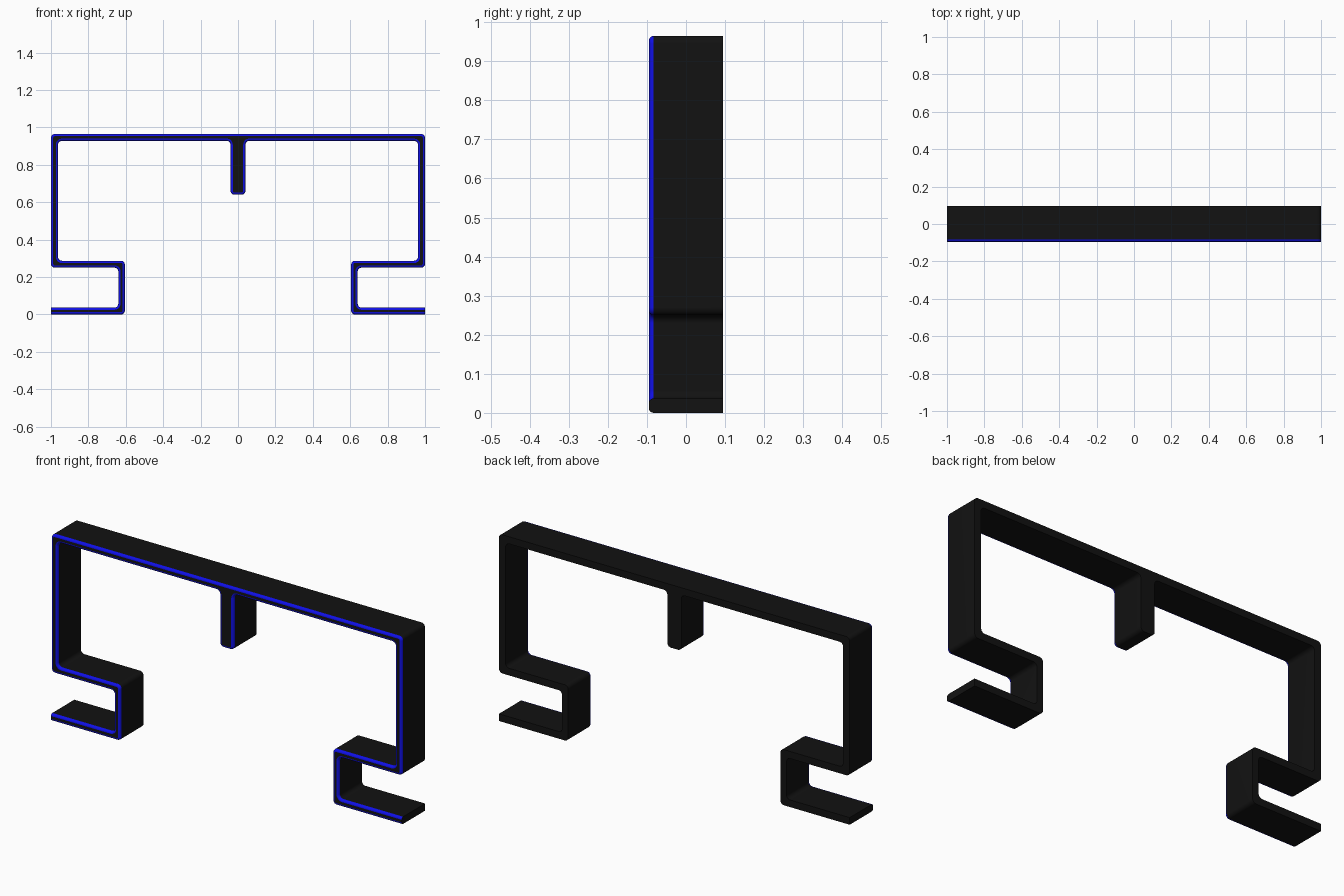
import bpy, bmesh, math
from mathutils import Vector

if "Cube" in bpy.data.objects:
    bpy.data.objects.remove(bpy.data.objects["Cube"])

HALF_DEPTH, BEVEL = 0.095, 0.012


def material(name, color):
    m = bpy.data.materials.new(name)
    m.diffuse_color = color
    m.use_nodes = True
    m.node_tree.nodes["Principled BSDF"].inputs["Base Color"].default_value = m.diffuse_color
    return m


def fillet(corners, steps=5):
    """Round each (x, z, radius) corner of a closed outline."""
    out, n = [], len(corners)
    for i, (x, z, r) in enumerate(corners):
        p = Vector((x, z))
        if r == 0:
            out.append(p)
            continue
        a = (Vector(corners[i - 1][:2]) - p).normalized()
        b = (Vector(corners[(i + 1) % n][:2]) - p).normalized()
        c = p + (a + b) * r          # all corners are right angles
        for k in range(steps + 1):
            t = k / steps * math.pi / 2
            out.append(c - b * r * math.cos(t) - a * r * math.sin(t))
    return out


def is_end(p, q):
    """Cut-off end of a foot: stays flat and unbevelled."""
    return abs(p.x - q.x) < 1e-6 and abs(abs(p.x) - 1) < 1e-6 and max(p.y, q.y) < 0.1


def inset(points, d):
    """Offset a clockwise outline inwards, leaving the foot ends in place."""
    out, n = [], len(points)
    for i, p in enumerate(points):
        rows = []
        for s, e in ((points[i - 1], p), (p, points[(i + 1) % n])):
            t = (e - s).normalized()
            rows.append((t.y, -t.x, 0 if is_end(s, e) else d))
        (a, b, u), (c, f, v) = rows
        det = a * f - b * c
        out.append(p + Vector(((u * f - b * v) / det, (a * v - u * c) / det)))
    return out


# Right half of the outline, clockwise from the top corner to the centre tab
R = 0.02
right = [(1, 0.965, R), (1, 0.25, R), (0.64, 0.25, R), (0.64, 0.037, R),
         (1, 0.037, 0), (1, 0, 0), (0.605, 0, R), (0.605, 0.287, R),
         (0.962, 0.287, R), (0.962, 0.928, R), (0.04, 0.928, R), (0.04, 0.64, R)]
left = [(-x, z, r) for x, z, r in reversed(right)]
outline = fillet(right + left)

# Bracket frame: square back edge, rounded front edge
bm = bmesh.new()
levels = [(HALF_DEPTH, 0)]
for k in range(5):
    t = k / 4 * math.pi / 2
    levels.append((-HALF_DEPTH + BEVEL * (1 - math.sin(t)), BEVEL * (1 - math.cos(t))))
rings = [[bm.verts.new((p.x, y, p.y)) for p in inset(outline, d)] for y, d in levels]
n = len(outline)
for j in range(len(rings) - 1):
    for i in range(n):
        k = (i + 1) % n
        f = bm.faces.new((rings[j][i], rings[j][k], rings[j + 1][k], rings[j + 1][i]))
        # Blue trim on the rounded front edge
        f.material_index = int(j > 0 and not is_end(outline[i], outline[k]))
bm.faces.new(rings[0])
bm.faces.new(rings[-1])
bmesh.ops.recalc_face_normals(bm, faces=bm.faces)

mesh = bpy.data.meshes.new("bracket_frame")
bm.to_mesh(mesh)
bm.free()
mesh.materials.append(material("black", (0.006, 0.006, 0.006, 1)))
mesh.materials.append(material("blue_trim", (0.005, 0.005, 0.8, 1)))
frame = bpy.data.objects.new("bracket_frame", mesh)
bpy.context.collection.objects.link(frame)
bpy.context.view_layer.objects.active = frame
frame.select_set(True)
bpy.ops.object.shade_smooth_by_angle(angle=math.radians(35))
weighted = frame.modifiers.new("clean_shading", 'WEIGHTED_NORMAL')
weighted.keep_sharp = True
